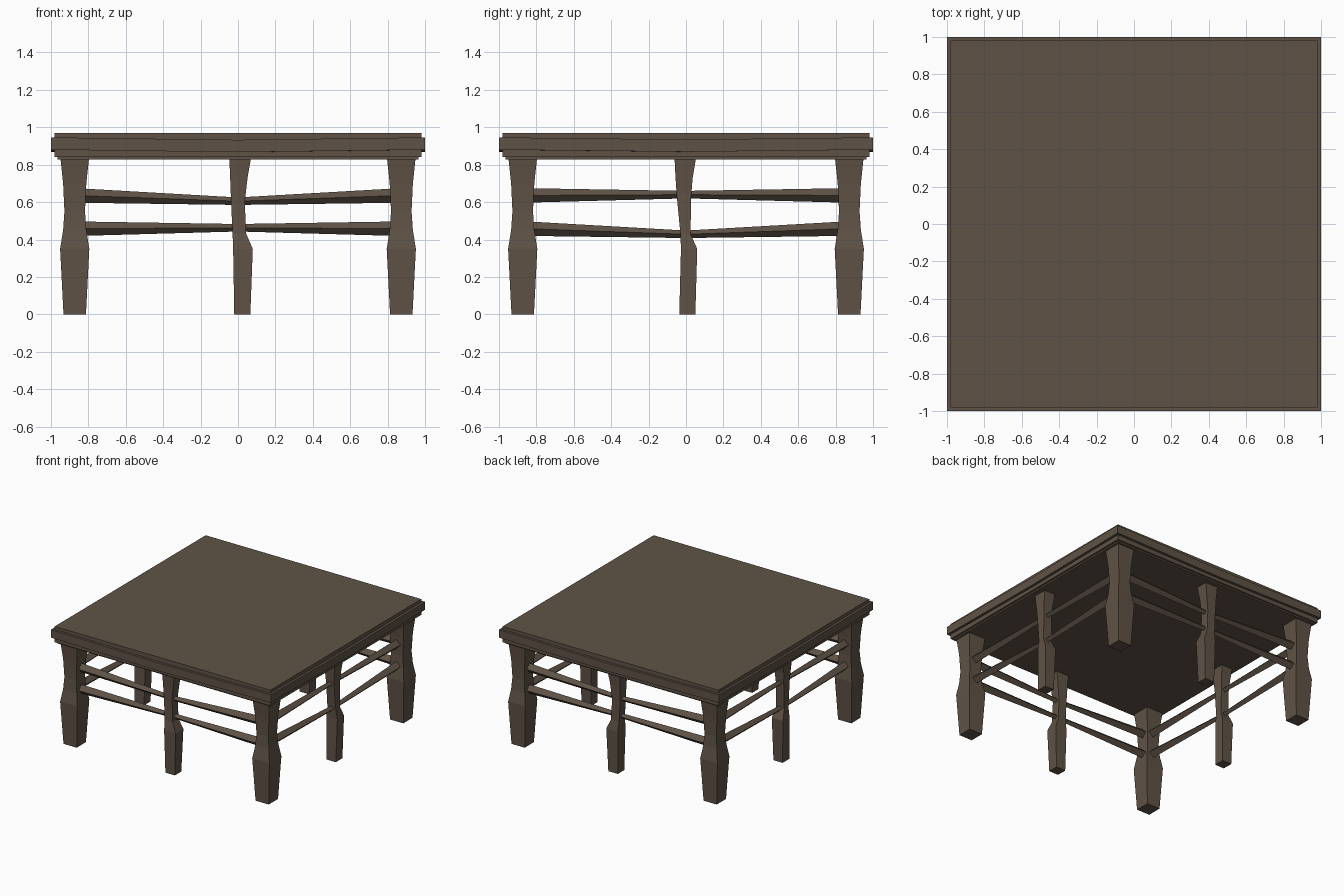
import bpy, bmesh
from math import pi

if "Cube" in bpy.data.objects:
    bpy.data.objects.remove(bpy.data.objects["Cube"])

wood = bpy.data.materials.new("dark_wood")
wood.diffuse_color = (0.115, 0.086, 0.062, 1)
wood.use_nodes = True
wood.node_tree.nodes["Principled BSDF"].inputs["Base Color"].default_value = wood.diffuse_color


def finish(name, bm):
    bmesh.ops.recalc_face_normals(bm, faces=bm.faces)
    me = bpy.data.meshes.new(name)
    bm.to_mesh(me)
    bm.free()
    me.materials.append(wood)
    ob = bpy.data.objects.new(name, me)
    bpy.context.collection.objects.link(ob)
    return ob


def loft(name, rings):
    """Skin a list of four-cornered sections and cap both ends."""
    bm = bmesh.new()
    loops = [[bm.verts.new(p) for p in r] for r in rings]
    for a, b in zip(loops, loops[1:]):
        for i in range(4):
            j = (i + 1) % 4
            bm.faces.new((a[i], a[j], b[j], b[i]))
    bm.faces.new(loops[0])
    bm.faces.new(loops[-1])
    return finish(name, bm)


def leg(name, levels):
    """levels: z, x0, x1, y0, y1"""
    return loft(name, [[(x0, y0, z), (x1, y0, z), (x1, y1, z), (x0, y1, z)]
                       for z, x0, x1, y0, y1 in levels])


def slab(name, half, z0, z1, sag_front=0, sag_side=0):
    """Square board whose edges may dip in the middle."""
    bm = bmesh.new()
    bmesh.ops.create_grid(bm, x_segments=2, y_segments=2, size=half)
    for v in bm.verts:
        v.co.z = z0
    ext = bmesh.ops.extrude_face_region(bm, geom=bm.faces[:])["geom"]
    for v in ext:
        if isinstance(v, bmesh.types.BMVert):
            v.co.z = z1
    for v in bm.verts:
        if abs(v.co.x) < 0.01:
            v.co.z -= sag_front
        elif abs(v.co.y) < 0.01:
            v.co.z -= sag_side
    return finish(name, bm)


# Table top: flat board, sagging outer rim, lower moulding and underside
slab("top_board", 0.98, 0.91, 0.97)
slab("top_rim", 1.0, 0.88, 0.946, 0.013, 0.011)
slab("lower_moulding", 0.98, 0.84, 0.89)
slab("underside", 0.965, 0.828, 0.845)

# Corner legs: waisted square posts
corner = [(0, .06), (.35, .078), (.45, .062), (.55, .055), (.70, .062), (.85, .078)]
for sx in (-1, 1):
    for sy in (-1, 1):
        cx, cy = sx * 0.873, sy * 0.873
        leg("corner_leg", [(z, cx - h, cx + h, cy - h, cy + h) for z, h in corner])

# Middle legs: (z, low edge, high edge, half depth), slightly crooked
front_mid = [(0, -.02, .066, .042), (.35, -.026, .079, .05), (.43, -.029, .044, .038),
             (.60, -.037, .036, .036), (.73, -.042, .051, .042), (.85, -.047, .072, .052)]
side_mid = [(0, -.036, .050, .042), (.35, -.027, .060, .05), (.43, -.030, .024, .038),
            (.64, -.050, .028, .036), (.73, -.056, .036, .042), (.85, -.062, .056, .052)]
for s in (-1, 1):
    c = s * 0.872
    leg("front_back_middle_leg", [(z, a, b, c - d, c + d) for z, a, b, d in front_mid])
    leg("side_middle_leg", [(z, c - d, c + d, a, b) for z, a, b, d in side_mid])

# Rails: diamond-section bars, thinner at the middle (end z, middle z)
END_R, MID_R, REACH = 0.038, 0.02, 0.82


def rail(name, end_z, mid_z, off, along_x):
    rings = []
    for t, z, r in ((-REACH, end_z, END_R), (0, mid_z, MID_R), (REACH, end_z, END_R)):
        ring = [(t, off - r, z), (t, off, z - r), (t, off + r, z), (t, off, z + r)]
        rings.append(ring if along_x else [(y, x, h) for x, y, h in ring])
    loft(name, rings)


for s in (-1, 1):
    off = s * 0.87
    rail("front_back_upper_rail", 0.634, 0.605, off, True)
    rail("front_back_lower_rail", 0.458, 0.463, off, True)
    rail("side_upper_rail", 0.636, 0.64, off, False)
    rail("side_lower_rail", 0.457, 0.428, off, False)
